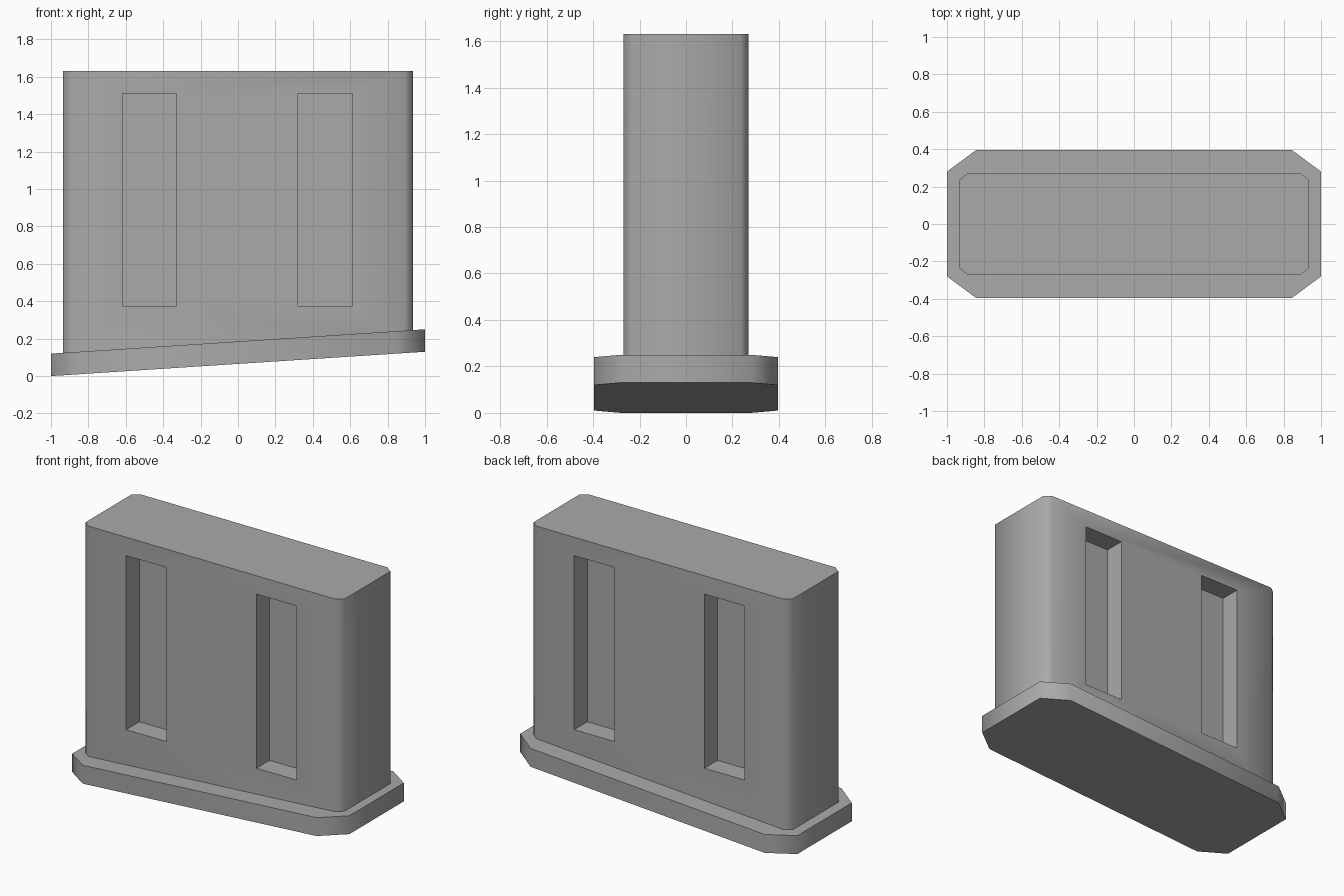
import bpy
import bmesh
import math

if "Cube" in bpy.data.objects:
    bpy.data.objects.remove(bpy.data.objects["Cube"], do_unlink=True)

grey = bpy.data.materials.new("plain grey")
grey.use_nodes = True
colour = (0.4, 0.4, 0.4, 1)
grey.diffuse_color = colour
grey.node_tree.nodes["Principled BSDF"].inputs["Base Color"].default_value = colour


def base_height(x):
    """Height of the sloping underside at x."""
    return 0.065 * (x + 1)


def prism(name, half_x, half_y, cut_x, cut_y, bottom, top):
    """Upright block with cut corners; bottom and top are heights as functions of x."""
    outline = []
    for sx, sy in ((1, 1), (-1, 1), (-1, -1), (1, -1)):
        corner = [(sx * half_x, sy * (half_y - cut_y)), (sx * (half_x - cut_x), sy * half_y)]
        outline += corner if sx * sy > 0 else corner[::-1]
    bm = bmesh.new()
    low = [bm.verts.new((x, y, bottom(x))) for x, y in outline]
    high = [bm.verts.new((x, y, top(x))) for x, y in outline]
    bm.faces.new(low[::-1])
    bm.faces.new(high)
    for i in range(len(outline)):
        j = (i + 1) % len(outline)
        bm.faces.new((low[i], low[j], high[j], high[i]))
    mesh = bpy.data.meshes.new(name)
    bm.to_mesh(mesh)
    bm.free()
    mesh.materials.append(grey)
    obj = bpy.data.objects.new(name, mesh)
    bpy.context.collection.objects.link(obj)
    return obj


def activate(obj):
    bpy.ops.object.select_all(action="DESELECT")
    obj.select_set(True)
    bpy.context.view_layer.objects.active = obj


# Sloping foot plate and the tall block that stands on it
base = prism("base_plate", 1, 0.395, 0.155, 0.115,
             base_height, lambda x: base_height(x) + 0.12)
body = prism("body", 0.935, 0.27, 0.045, 0.035,
             lambda x: base_height(x) + 0.06, lambda x: 1.63)

# Two upright recesses in both the front and the back
for x in (-0.473, 0.467):
    for side in (-1, 1):
        bpy.ops.mesh.primitive_cube_add(size=1, location=(-side * x, side * 0.285, 0.9425))
        cutter = bpy.context.object
        cutter.name = "recess_cutter"
        cutter.scale = (0.29, 0.3, 1.135)
        cutter.hide_render = True
        cutter.data.materials.append(grey)
        activate(body)
        cut = body.modifiers.new("recess", "BOOLEAN")
        cut.operation = "DIFFERENCE"
        cut.solver = "EXACT"
        cut.object = cutter
        bpy.ops.object.modifier_apply(modifier=cut.name)
        bpy.data.objects.remove(cutter, do_unlink=True)

# Soft corner shading with crisp rims
for part in (base, body):
    activate(part)
    bpy.ops.object.shade_smooth_by_angle(angle=math.radians(60))
